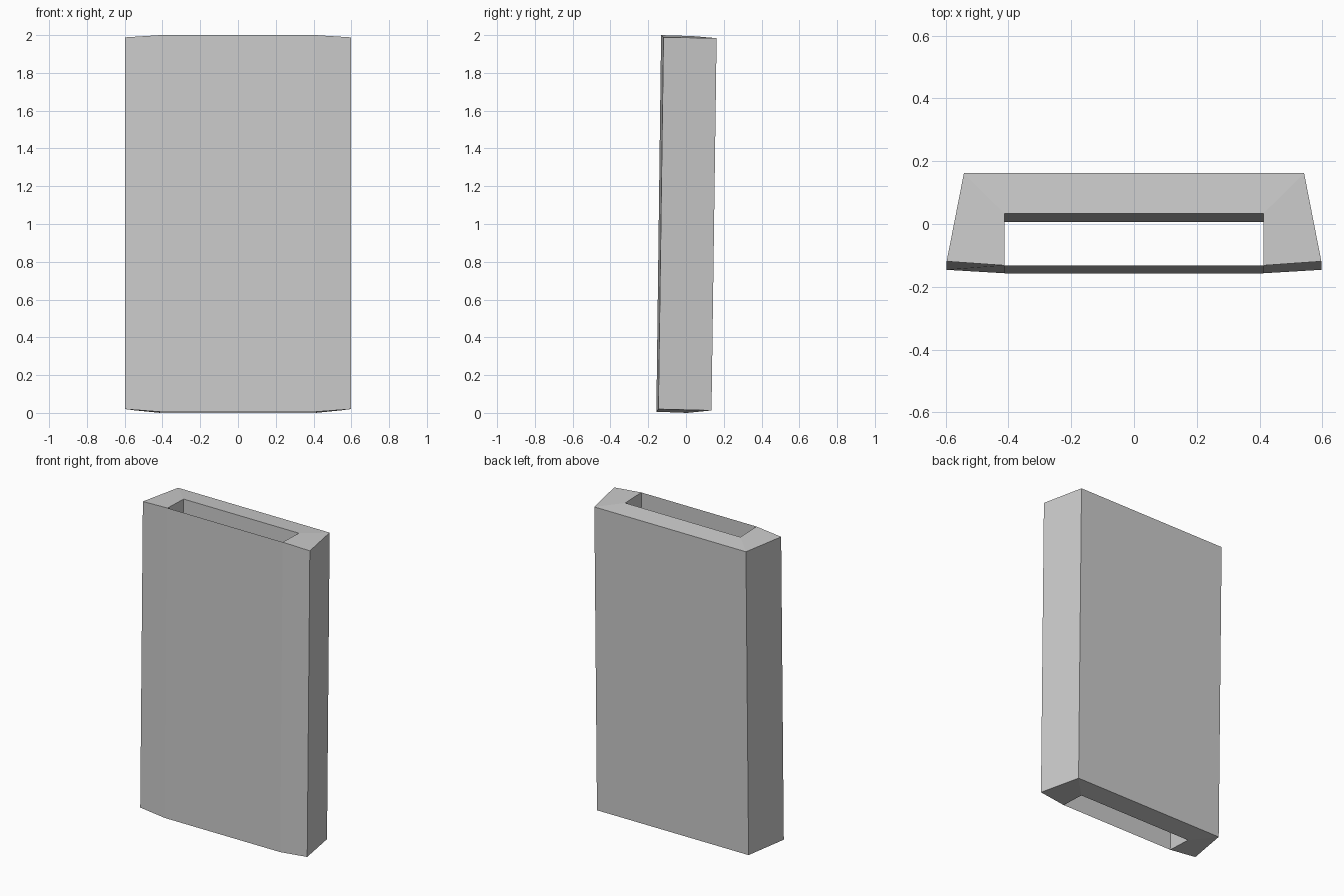
import bpy, bmesh

if "Cube" in bpy.data.objects:
    bpy.data.objects.remove(bpy.data.objects["Cube"])

# Right half of the U-shaped section: front lip, outer corner, back corner, slot corner
BOTTOM = [(0.412, -0.157, 0.006), (0.597, -0.146, 0.02), (0.542, 0.135, 0.013), (0.412, 0.006, 0.0)]
TOP = [(0.412, -0.132, 2.0), (0.597, -0.119, 1.988), (0.542, 0.162, 1.984), (0.412, 0.033, 1.995)]


def mirrored(p):
    return (-p[0], p[1], p[2])


def make_object(name, bm):
    mesh = bpy.data.meshes.new(name)
    bm.to_mesh(mesh)
    bm.free()
    obj = bpy.data.objects.new(name, mesh)
    bpy.context.collection.objects.link(obj)
    return obj


# Channel body: closed section swept from bottom to top
bm = bmesh.new()
rings = []
for f, o, b, s in (BOTTOM, TOP):
    pts = [f, o, b, mirrored(b), mirrored(o), mirrored(f), mirrored(s), s]
    rings.append([bm.verts.new(p) for p in pts])
low, high = rings
for i in range(8):
    j = (i + 1) % 8
    bm.faces.new((low[i], low[j], high[j], high[i]))

# End rims around the slot
for ring in rings:
    for quad in ((0, 1, 2, 7), (7, 2, 3, 6), (6, 3, 4, 5)):
        bm.faces.new([ring[i] for i in quad])
bmesh.ops.recalc_face_normals(bm, faces=bm.faces)
make_object("channel_body", bm)

# Thin front panel closing the channel
bm = bmesh.new()
corners = [mirrored(BOTTOM[0]), BOTTOM[0], TOP[0], mirrored(TOP[0])]
bm.faces.new([bm.verts.new(p) for p in corners])
make_object("front_panel", bm)
